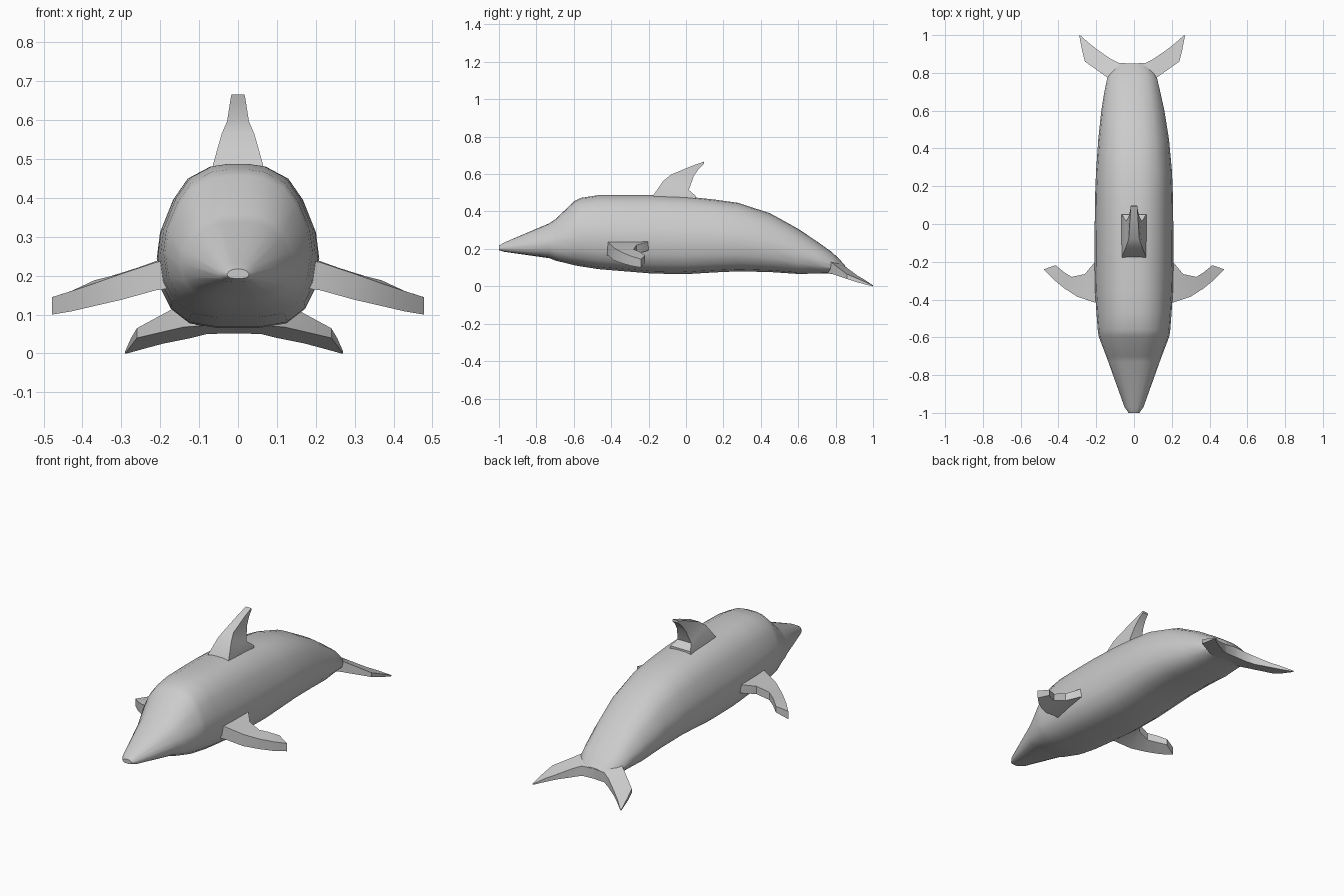
import bpy, bmesh


def loft(name, loops, angle=0.6):
    """Skin a row of equal-sized closed loops and cap both ends."""
    bm = bmesh.new()
    rings = [[bm.verts.new(p) for p in loop] for loop in loops]
    n = len(rings[0])
    for a, b in zip(rings, rings[1:]):
        for i in range(n):
            j = (i + 1) % n
            bm.faces.new((a[i], a[j], b[j], b[i]))
    bm.faces.new(rings[0])
    bm.faces.new(rings[-1])
    bmesh.ops.recalc_face_normals(bm, faces=bm.faces[:])
    me = bpy.data.meshes.new(name)
    bm.to_mesh(me)
    bm.free()
    ob = bpy.data.objects.new(name, me)
    bpy.context.collection.objects.link(ob)
    bpy.ops.object.select_all(action='DESELECT')
    ob.select_set(True)
    bpy.context.view_layer.objects.active = ob
    bpy.ops.object.shade_smooth_by_angle(angle=angle)
    return ob


# body cross-section: (share of half width, share of height), right half
half = [(0.14, 1), (0.34, 0.985), (0.62, 0.91), (0.80, 0.78), (0.96, 0.58),
        (1, 0.42), (0.95, 0.24), (0.83, 0.12), (0.60, 0.03), (0.25, 0)]
section = half + [(-u, v) for u, v in reversed(half)]

# body stations: y, bottom, top, half width, x shift
stations = [
    (-1.00, 0.193, 0.217, 0.028, 0), (-0.97, 0.184, 0.235, 0.050, 0),
    (-0.73, 0.150, 0.337, 0.136, 0), (-0.70, 0.138, 0.357, 0.147, 0),
    (-0.595, 0.112, 0.457, 0.187, 0), (-0.56, 0.106, 0.473, 0.192, 0),
    (-0.47, 0.092, 0.487, 0.199, 0), (-0.35, 0.082, 0.487, 0.206, 0),
    (-0.18, 0.068, 0.487, 0.209, 0), (0.00, 0.065, 0.480, 0.208, 0),
    (0.15, 0.074, 0.464, 0.206, 0), (0.28, 0.080, 0.446, 0.201, 0),
    (0.45, 0.076, 0.390, 0.187, -0.002), (0.60, 0.066, 0.307, 0.167, -0.006),
    (0.70, 0.068, 0.240, 0.148, -0.009), (0.78, 0.067, 0.183, 0.130, -0.01),
    (0.82, 0.060, 0.145, 0.105, -0.01), (0.85, 0.052, 0.112, 0.080, -0.01),
]
loft("body", [[(dx + u * w, y, lo + v * (hi - lo)) for u, v in section]
              for y, lo, hi, w, dx in stations], 0.5)

# dorsal fin: front y, front z, back y, back z, half thickness
fin = [(-0.19, 0.45, 0.05, 0.45, 0.068), (-0.175, 0.487, 0.05, 0.485, 0.064),
       (-0.12, 0.565, 0.015, 0.515, 0.042), (-0.08, 0.597, 0.042, 0.59, 0.028),
       (0.03, 0.643, 0.07, 0.63, 0.021), (0.095, 0.666, 0.097, 0.655, 0.017)]
loft("dorsal_fin", [[(-w, fy, fz), (w, fy, fz), (w, by, bz), (-w, by, bz)]
                    for fy, fz, by, bz, w in fin], 0.5)


def blade(name, rows, side, shift=0):
    """Rows: front x, y, low z, high z, then the same for the back edge."""
    loft(name, [[(shift + side * fx, fy, fl), (shift + side * fx, fy, fh),
                 (shift + side * bx, by, bh), (shift + side * bx, by, bl)]
                for fx, fy, fl, fh, bx, by, bl, bh in rows], 0.5)


flipper = [
    (0.15, -0.43, 0.170, 0.245, 0.15, -0.17, 0.200, 0.255),
    (0.21, -0.415, 0.163, 0.235, 0.21, -0.205, 0.190, 0.238),
    (0.30, -0.385, 0.138, 0.205, 0.26, -0.265, 0.175, 0.220),
    (0.37, -0.340, 0.122, 0.180, 0.33, -0.280, 0.155, 0.198),
    (0.43, -0.290, 0.108, 0.160, 0.37, -0.255, 0.145, 0.188),
    (0.478, -0.240, 0.100, 0.145, 0.415, -0.218, 0.130, 0.165)]
fluke = [
    (0.00, 0.74, 0.075, 0.160, 0.00, 0.850, 0.052, 0.108),
    (0.07, 0.75, 0.072, 0.160, 0.07, 0.852, 0.050, 0.106),
    (0.13, 0.775, 0.068, 0.130, 0.11, 0.872, 0.040, 0.090),
    (0.25, 0.86, 0.040, 0.065, 0.18, 0.920, 0.026, 0.055),
    (0.265, 0.92, 0.020, 0.040, 0.225, 0.955, 0.014, 0.035),
    (0.28, 0.998, 0.000, 0.006, 0.276, 1.000, 0.000, 0.005)]
for side, label in ((1, "right"), (-1, "left")):
    blade("flipper_" + label, flipper, side)
    blade("tail_fluke_" + label, fluke, side, -0.01)
